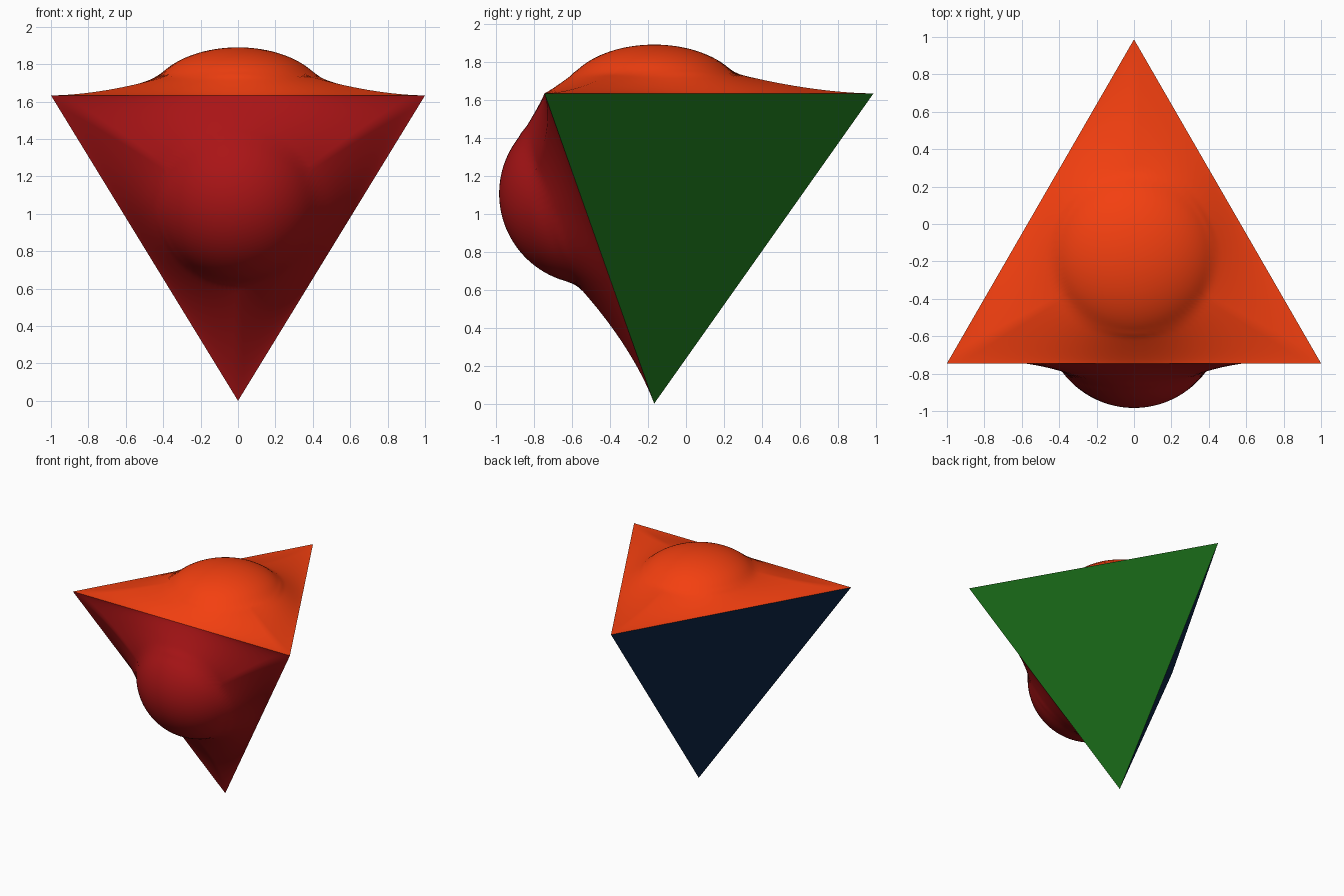
import bpy, bmesh, math
from mathutils import Vector

if "Cube" in bpy.data.objects:
    bpy.data.objects.remove(bpy.data.objects["Cube"])

# Regular tetrahedron balanced on one corner, edge length 2
TIP_Z = math.sqrt(8 / 3)
L = Vector((-1, -0.745, TIP_Z))
R = Vector((1, -0.745, TIP_Z))
B = Vector((0, -0.745 + math.sqrt(3), TIP_Z))
A = Vector((0, -0.745 + 1 / math.sqrt(3), 0))

BALL_R, BALL_SINK, RIM = 0.478, 0.05, 0.42   # ball pushed through the panel
INNER = 1 / math.sqrt(3)                     # centre to edge midpoint
SEGS, RINGS = 28, 56


def ball(r):
    return math.sqrt(max(BALL_R ** 2 - r * r, 0)) - BALL_SINK


def height(r, length):
    """Ball cap blended into a skirt stretched out to the panel border."""
    t = min((length - r) / (length - RIM), 1)
    skirt = ball(RIM) * max(t, 0) ** (1.1 + 0.65 * (length / INNER - 1))
    cap = ball(r) if r < BALL_R else -1
    k = 0.04 * max(t, 0)
    if k < 1e-6:
        return 0
    blend = max(k - abs(cap - skirt), 0) / k
    return max(cap, skirt) + blend * blend * k / 4


def panel(name, corners, color, bulge=0):
    bm = bmesh.new()
    if not bulge:
        bm.faces.new([bm.verts.new(c) for c in corners])
    else:
        a, b, c = corners
        normal = (b - a).cross(c - a).normalized()
        mid = (a + b + c) / 3
        border = [corners[i].lerp(corners[(i + 1) % 3], j / SEGS)
                  for i in range(3) for j in range(SEGS)]
        centre = bm.verts.new(mid + normal * ball(0) * bulge)
        rings = []
        for k in range(1, RINGS + 1):
            ring = []
            for p in border:
                length = (p - mid).length
                u = k / RINGS
                h = height(u * length, length) * bulge if k < RINGS else 0
                ring.append(bm.verts.new(mid.lerp(p, u) + normal * h))
            rings.append(ring)
        n = len(border)
        for i in range(n):
            j = (i + 1) % n
            bm.faces.new((centre, rings[0][i], rings[0][j]))
            for inner, outer in zip(rings, rings[1:]):
                bm.faces.new((inner[i], outer[i], outer[j], inner[j]))
        for f in bm.faces:
            f.smooth = True
    mesh = bpy.data.meshes.new(name)
    bm.to_mesh(mesh)
    bm.free()
    mat = bpy.data.materials.new(name + "_color")
    mat.diffuse_color = (*color, 1)
    mat.use_nodes = True
    mat.node_tree.nodes["Principled BSDF"].inputs["Base Color"].default_value = mat.diffuse_color
    mesh.materials.append(mat)
    obj = bpy.data.objects.new(name, mesh)
    bpy.context.collection.objects.link(obj)


# Two bulging panels and two flat ones
panel("top_panel", (L, R, B), (0.9, 0.05, 0.005), 0.6)
panel("front_panel", (L, A, R), (0.4, 0.007, 0.008), 1.0)
panel("right_panel", (R, A, B), (0.009, 0.13, 0.008))
panel("left_panel", (B, A, L), (0.004, 0.02, 0.065))
